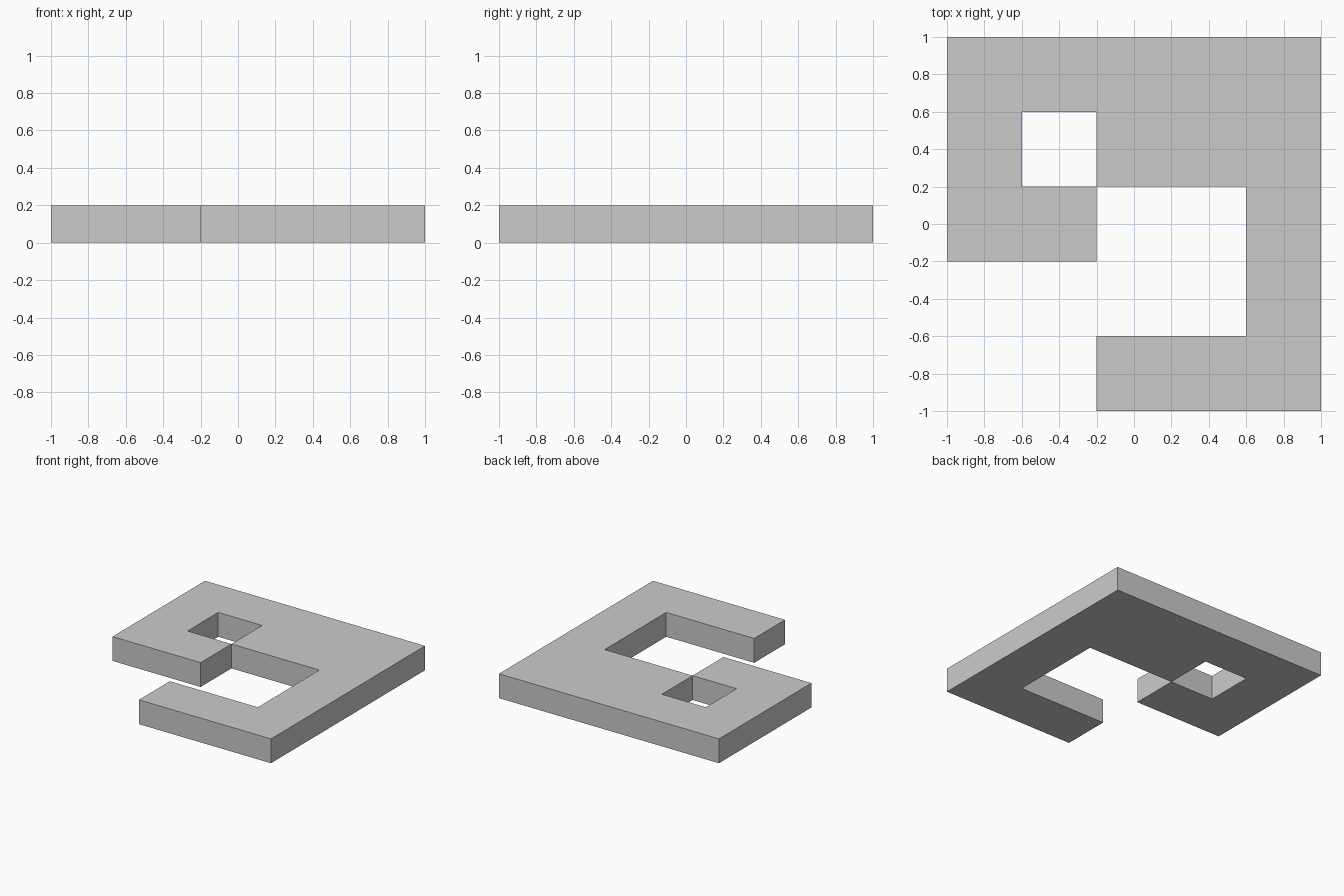
import bpy
import bmesh

if "Cube" in bpy.data.objects:
    bpy.data.objects.remove(bpy.data.objects["Cube"])

THICKNESS = 0.2

# Outline of the flat plate; the two regions share the edge (-0.6, 0.6)-(-0.6, 1)
# and only touch at the corner (-0.2, 0.2), which stays split so the solid is clean.
outline = [
    (-1, -0.2), (-0.2, -0.2), (-0.2, 0.2), (-0.6, 0.2),        # left arm
    (-0.6, 0.6), (-0.2, 0.6), (-0.2, 0.2),                     # square window
    (0.6, 0.2), (0.6, -0.6), (-0.2, -0.6), (-0.2, -1),         # inner bay and foot
    (1, -1), (1, 1), (-0.6, 1), (-1, 1),                       # outer border
]
regions = [(0, 1, 2, 3, 4, 13, 14), (4, 5, 6, 7, 8, 9, 10, 11, 12, 13)]

bm = bmesh.new()
verts = [bm.verts.new((x, y, 0)) for x, y in outline]
faces = [bm.faces.new([verts[i] for i in region]) for region in regions]

# Raise the plate to its thickness
raised = bmesh.ops.extrude_face_region(bm, geom=faces)["geom"]
top = [g for g in raised if isinstance(g, bmesh.types.BMVert)]
bmesh.ops.translate(bm, verts=top, vec=(0, 0, THICKNESS))
bmesh.ops.recalc_face_normals(bm, faces=bm.faces[:])

mesh = bpy.data.meshes.new("angular_plate")
bm.to_mesh(mesh)
bm.free()
plate = bpy.data.objects.new("angular_plate", mesh)
bpy.context.collection.objects.link(plate)
